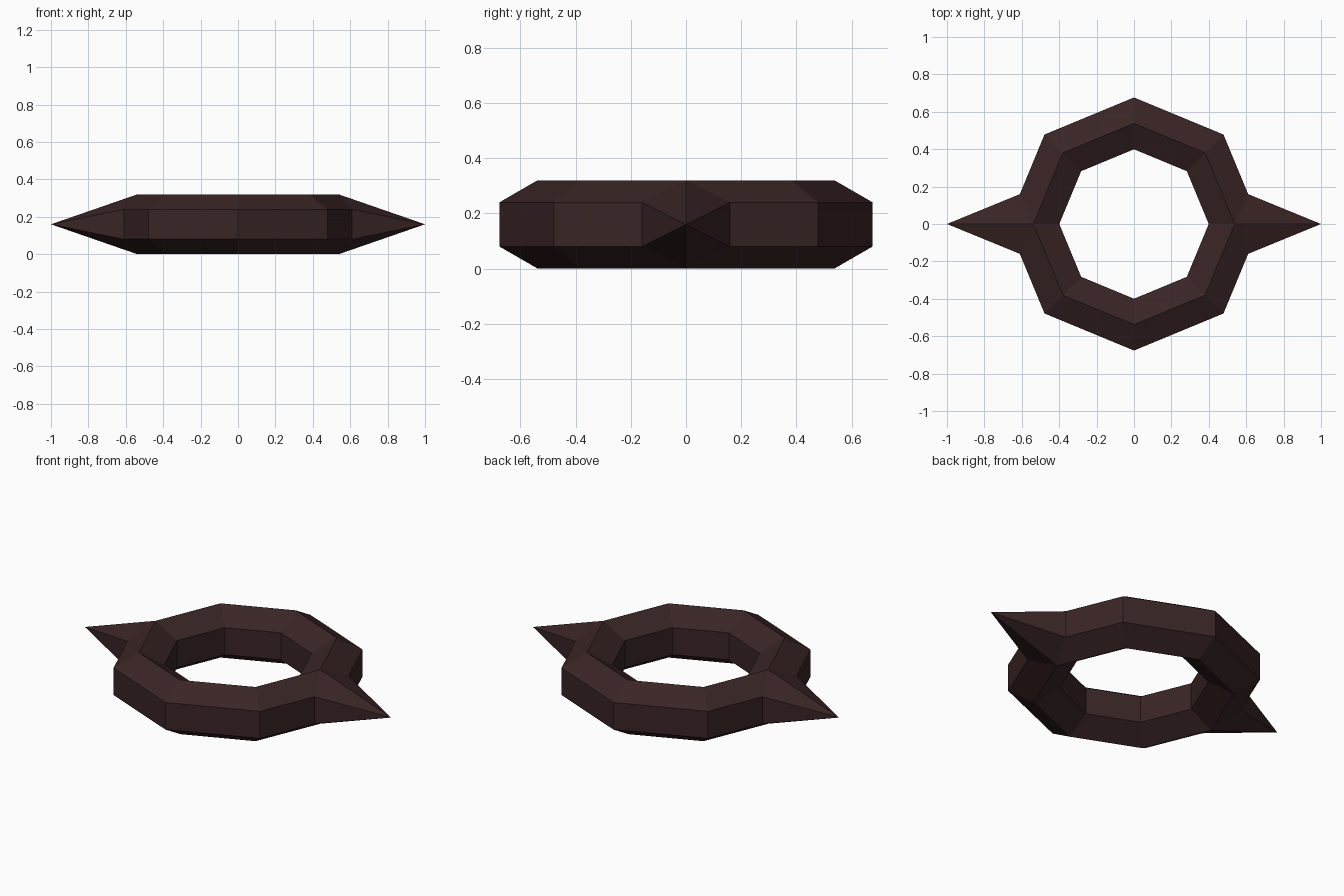
import bpy
from math import cos, sin, pi
from mathutils import Vector

cube = bpy.data.objects.get("Cube")
if cube:
    bpy.data.objects.remove(cube, do_unlink=True)

RING_R, TUBE_R = 0.538, 0.16     # ring centre line and tube radius
SEGMENTS, SIDES = 8, 6
TIP = 1.0

mat = bpy.data.materials.new("dark_brown")
color = (0.042, 0.018, 0.018, 1)
mat.use_nodes = True
mat.diffuse_color = color
bsdf = mat.node_tree.nodes["Principled BSDF"]
bsdf.inputs["Base Color"].default_value = color
bsdf.inputs["Roughness"].default_value = 0.8


def add_mesh(name, verts, faces):
    mesh = bpy.data.meshes.new(name)
    mesh.from_pydata(verts, [], faces)
    mesh.materials.append(mat)
    obj = bpy.data.objects.new(name, mesh)
    bpy.context.collection.objects.link(obj)
    return obj


# Hexagonal tube section, starting at the top and turning outward
section = [(RING_R + TUBE_R * sin(2 * pi * j / SIDES),
            TUBE_R + TUBE_R * cos(2 * pi * j / SIDES)) for j in range(SIDES)]

# Eight-sided ring
verts, faces = [], []
for i in range(SEGMENTS):
    a = 2 * pi * i / SEGMENTS
    verts += [(r * cos(a), r * sin(a), z) for r, z in section]
    n = (i + 1) % SEGMENTS
    for j in range(SIDES):
        k = (j + 1) % SIDES
        faces.append((i * SIDES + j, i * SIDES + k, n * SIDES + k, n * SIDES + j))
add_mesh("ring", verts, faces)

# Point where the spike's side edge meets the ring's outer wall
outer = section[1][0]
corner = Vector((outer, 0)).lerp(Vector((outer * cos(pi / 4), outer * sin(pi / 4))), 1 / 3)

# Side spikes: six facets meeting at a tip, closed inside the tube
for name, s in (("left_spike", 1), ("right_spike", -1)):
    base = []
    for j in range(SIDES):
        a = 2 * pi * j / SIDES
        on_ridge = j % 3 == 0
        x = RING_R if on_ridge else corner.x
        y = 0 if on_ridge else (corner.y if j < 3 else -corner.y)
        base.append((s * x, s * y, TUBE_R + TUBE_R * cos(a)))
    verts = base + [(s * TIP, 0, TUBE_R), (s * RING_R, 0, TUBE_R)]
    faces = []
    for j in range(SIDES):
        k = (j + 1) % SIDES
        faces += [(k, j, SIDES), (j, k, SIDES + 1)]
    add_mesh(name, verts, faces)
